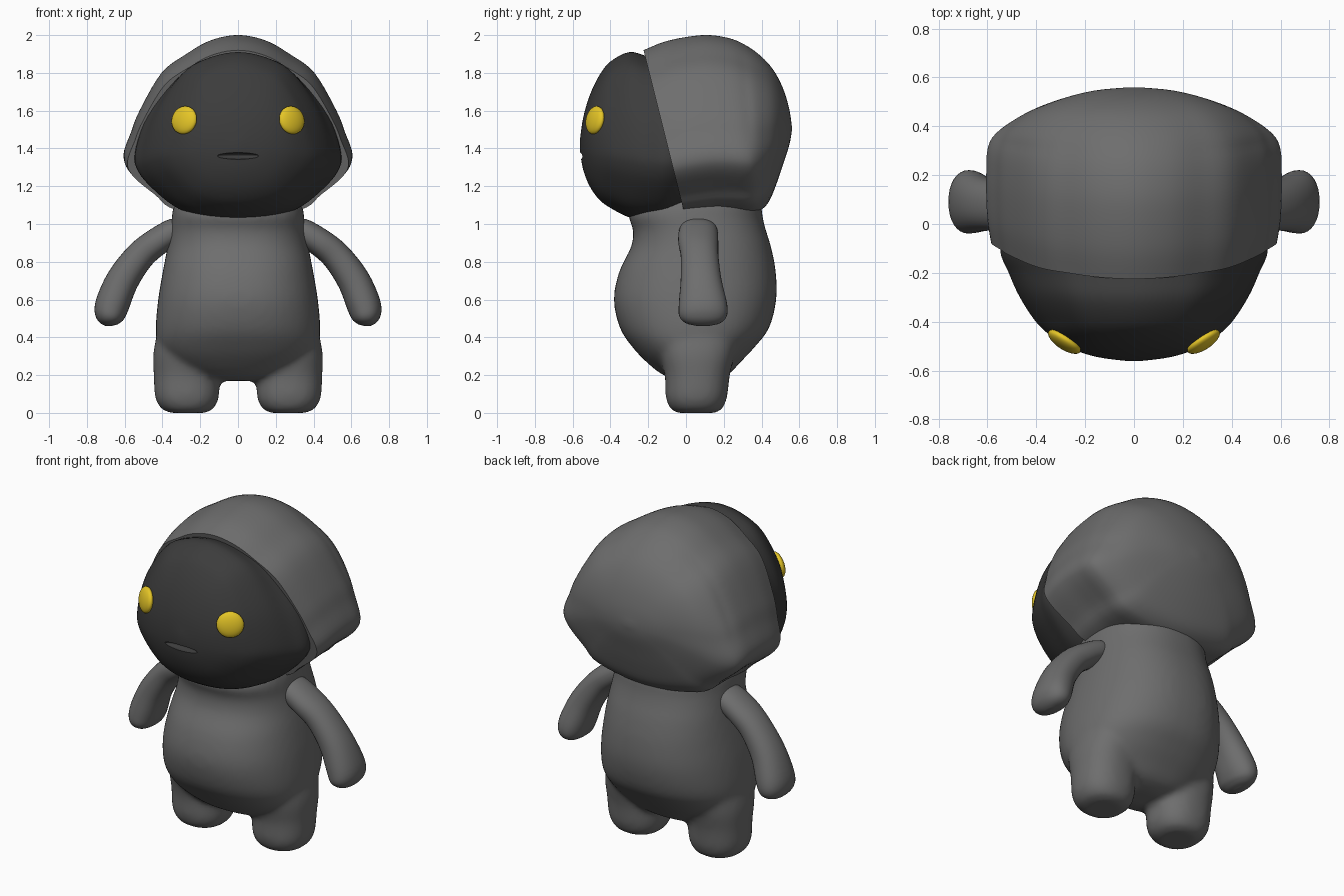
import bpy, bmesh, math
from mathutils import Vector

if "Cube" in bpy.data.objects:
    bpy.data.objects.remove(bpy.data.objects["Cube"])


def material(name, rgb):
    m = bpy.data.materials.new(name)
    m.use_nodes = True
    colour = (*rgb, 1)
    m.diffuse_color = colour
    bsdf = m.node_tree.nodes["Principled BSDF"]
    bsdf.inputs["Base Color"].default_value = colour
    bsdf.inputs["Roughness"].default_value = 0.6
    return m


GREY = material("suit grey", (0.155, 0.155, 0.155))
DARK = material("face charcoal", (0.045, 0.045, 0.045))
YELLOW = material("eye yellow", (0.78, 0.56, 0.02))


def spline(points, steps, closed=False):
    """Smooth curve through tuples of any size."""
    n = len(points)
    pick = (lambda i: points[i % n]) if closed else (lambda i: points[max(0, min(n - 1, i))])
    out = []
    for i in range(n if closed else n - 1):
        for s in range(steps):
            t = s / steps
            out.append(tuple(
                b + t / 2 * (c - a + t * (2 * a - 5 * b + 4 * c - d + t * (3 * (b - c) + d - a)))
                for a, b, c, d in zip(pick(i - 1), pick(i), pick(i + 1), pick(i + 2))))
    if not closed:
        out.append(tuple(points[-1]))
    return out


def finish(obj, mat):
    obj.data.materials.clear()
    obj.data.materials.append(mat)
    bpy.ops.object.select_all(action="DESELECT")
    obj.select_set(True)
    bpy.context.view_layer.objects.active = obj
    bpy.ops.object.shade_smooth_by_angle(angle=math.radians(40))
    return obj


def loft(name, rings, mat):
    """Skin a list of rings and close both ends."""
    bm = bmesh.new()
    rows = [[bm.verts.new(p) for p in ring] for ring in rings]
    n = len(rows[0])
    for a, b in zip(rows, rows[1:]):
        for i in range(n):
            j = (i + 1) % n
            bm.faces.new((a[i], a[j], b[j], b[i]))
    for row in (rows[0], rows[-1]):
        tip = bm.verts.new(sum((v.co for v in row), Vector()) / n)
        for i in range(n):
            bm.faces.new((row[i], row[(i + 1) % n], tip))
    bmesh.ops.recalc_face_normals(bm, faces=bm.faces)
    mesh = bpy.data.meshes.new(name)
    bm.to_mesh(mesh)
    bm.free()
    obj = bpy.data.objects.new(name, mesh)
    bpy.context.collection.objects.link(obj)
    return finish(obj, mat)


def oval(cx, cy, rx, ry, z, power=2.0, n=48):
    ring = []
    for i in range(n):
        a = math.tau * i / n
        c, s = math.cos(a), math.sin(a)
        ring.append((cx + rx * math.copysign(abs(c) ** (2 / power), c),
                     cy + ry * math.copysign(abs(s) ** (2 / power), s), z))
    return ring


def apply_modifiers(obj):
    bpy.context.view_layer.objects.active = obj
    for m in list(obj.modifiers):
        bpy.ops.object.modifier_apply(modifier=m.name)


def ellipsoid(name, loc, scale, rot, mat):
    bpy.ops.mesh.primitive_uv_sphere_add(segments=32, ring_count=16, location=loc, rotation=rot)
    obj = bpy.context.object
    obj.name = name
    obj.scale = scale
    return finish(obj, mat)


def head_rings(half, stations, shear, round_from):
    """Dome outlines along y; the rear or front ones turn into ovals."""
    outline = spline(half + [(-x, t) for x, t in half[-2:0:-1]], 5, closed=True)
    rings = []
    y0, y1 = stations[0][0], stations[-1][0]
    for y, w, top, bottom in spline(stations, 4):
        k = max(0, min(1, (y - round_from) / (y1 - round_from)))
        lean = shear * (y1 - y) / (y1 - y0)
        ring = []
        for x, t in outline:
            d = math.hypot(x, 2 * t - 1) or 1
            x += k * (x / d - x)
            t += k * (0.5 + (t - 0.5) / d - t)
            z = bottom + t * (top - bottom)
            ring.append((x * w, y + lean * (1.9 - z), z))
        rings.append(ring)
    return rings


# Hood: dome with a leaning front rim
hood_half = [(0, 1), (.24, .97), (.45, .895), (.667, .79), (.86, .58), (.935, .46),
             (1, .337), (.95, .25), (.75, .14), (.56, .05), (0, 0)]
hood_stations = [(-.22, .585, 1.92, 1.03), (-.1, .6, 1.965, 1.04), (.03, .605, 1.992, 1.05),
                 (.14, .605, 2.0, 1.05), (.25, .6, 1.98, 1.05), (.33, .57, 1.94, 1.07),
                 (.4, .5, 1.885, 1.12), (.46, .41, 1.815, 1.22), (.51, .29, 1.72, 1.33),
                 (.545, .16, 1.61, 1.42), (.56, .02, 1.52, 1.49)]
loft("hood", head_rings(hood_half, hood_stations, .25, .3), GREY)

# Face: rounded dark muzzle emerging from the hood
face_half = [(0, 1), (.33, .965), (.61, .875), (.88, .65), (1, .42), (.97, .3),
             (.81, .18), (.58, .07), (.3, .015), (0, 0)]
face_stations = [(.02, .5, 1.84, 1.06), (-.1, .545, 1.87, 1.025), (-.2, .51, 1.887, 1.02),
                 (-.3, .465, 1.91, 1.035), (-.4, .4, 1.86, 1.085), (-.46, .34, 1.785, 1.13),
                 (-.51, .26, 1.68, 1.2), (-.545, .15, 1.56, 1.29), (-.562, .02, 1.44, 1.39)]
face = loft("face", head_rings(face_half, face_stations, 0, -.4), DARK)

# Mouth: shallow slit cut into the face
cutter = ellipsoid("mouth_cutter", (0, -.565, 1.36), (.12, .04, .018), (0, 0, 0), DARK)
cutter.hide_render = True
cut = face.modifiers.new("mouth", "BOOLEAN")
cut.operation = "DIFFERENCE"
cut.object = cutter
apply_modifiers(face)
bpy.data.objects.remove(cutter)
finish(face, DARK)

# Body: pear-shaped trunk, z / half width / front / back
trunk = [(.17, .12, -.02, .14), (.2, .25, -.12, .22), (.27, .36, -.21, .29),
         (.35, .42, -.285, .365), (.45, .435, -.35, .44), (.6, .423, -.382, .478),
         (.75, .398, -.353, .475), (.88, .373, -.29, .45), (.97, .358, -.28, .422),
         (1.04, .35, -.305, .405), (1.1, .34, -.28, .395), (1.2, .3, -.2, .33)]
body = loft("body", [oval(0, (f + b) / 2, w, (b - f) / 2, z, 2.3)
                     for z, w, f, b in spline(trunk, 4)], GREY)

# Legs: stubby, blended into the trunk
leg = [(0, .265, .055, .09, .1), (.02, .268, .055, .135, .135), (.08, .27, .055, .168, .162),
       (.2, .272, .06, .174, .172), (.32, .27, .06, .178, .2), (.45, .26, .06, .16, .22)]
legs = [loft("leg", [oval(side * x, y, rx, ry, z, 2.3) for z, x, y, rx, ry in spline(leg, 4)], GREY)
        for side in (1, -1)]
bpy.ops.object.select_all(action="DESELECT")
for part in legs + [body]:
    part.select_set(True)
bpy.context.view_layer.objects.active = body
bpy.ops.object.join()
blend = body.modifiers.new("blend", "REMESH")
blend.mode = "VOXEL"
blend.voxel_size = 0.018
soften = body.modifiers.new("soften", "SMOOTH")
soften.factor = 0.5
soften.iterations = 8
apply_modifiers(body)
finish(body, GREY)

# Arms: curved, x / z / y / in-plane radius / depth radius
arm = [(.29, .975, .065, .04, .07), (.33, .965, .065, .068, .1), (.43, .905, .065, .074, .106),
       (.52, .83, .072, .078, .1), (.61, .705, .08, .086, .108), (.665, .575, .09, .09, .128),
       (.68, .51, .09, .078, .125), (.685, .475, .09, .05, .09), (.686, .46, .09, .015, .03)]
path = spline(arm, 4)
for side, label in ((1, "left"), (-1, "right")):
    rings = []
    for i, (x, z, y, r, depth) in enumerate(path):
        a, b = path[max(0, i - 1)], path[min(len(path) - 1, i + 1)]
        tangent = Vector((b[0] - a[0], b[1] - a[1])).normalized()
        rings.append([(side * (x - u * tangent.y), y + v, z + u * tangent.x)
                      for u, v, _ in oval(0, 0, r, depth, 0, 2.2, 32)])
    loft(label + "_arm", rings, GREY)
    # Eye: thin lens set on the face
    ellipsoid(label + "_eye", (side * .285, -.482, 1.55), (.077, .03, .075),
              (math.radians(-10), 0, side * math.radians(33)), YELLOW)
